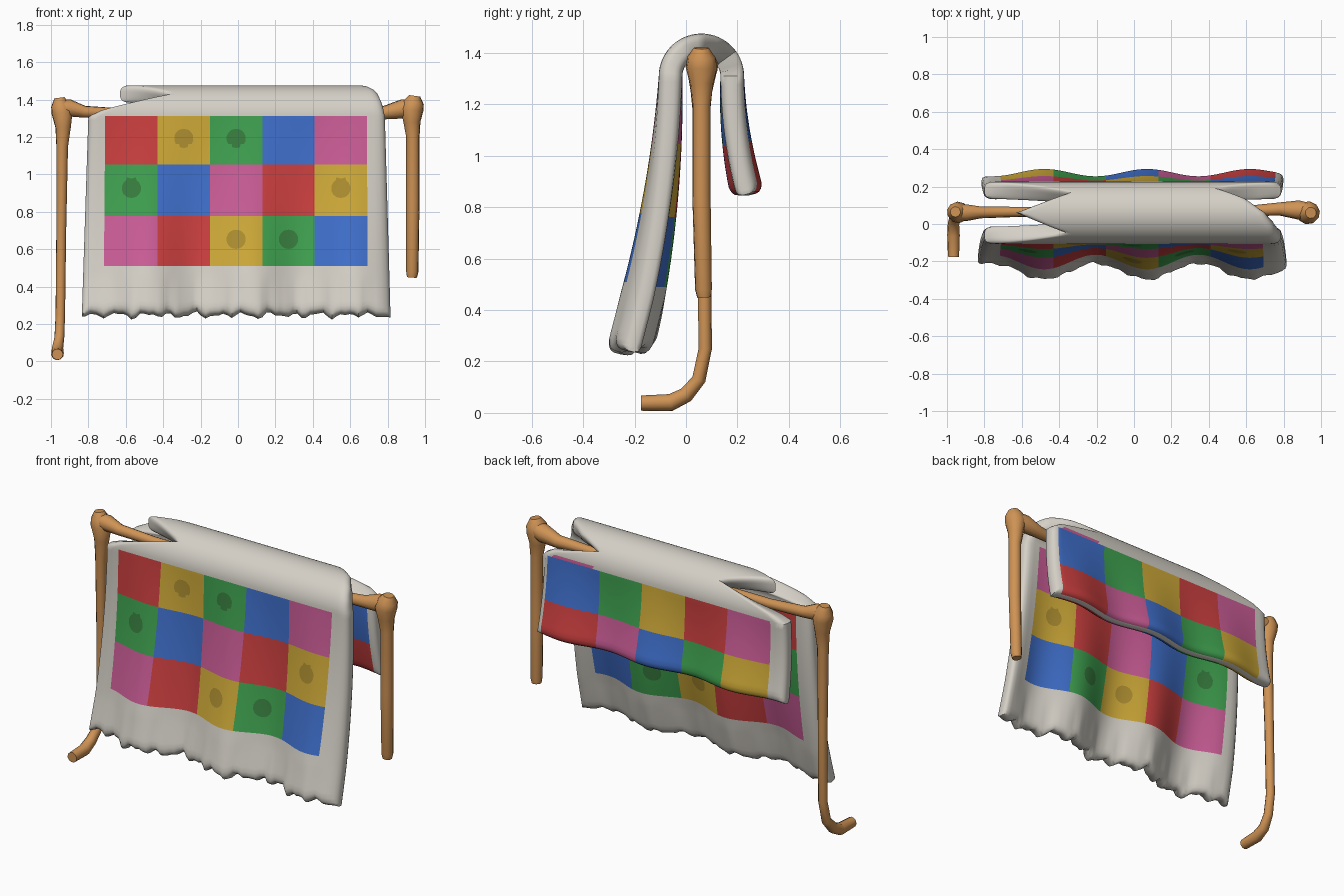
import bpy, bmesh, math
from mathutils import Vector

cube = bpy.data.objects.get("Cube")
if cube:
    bpy.data.objects.remove(cube)


def material(name, rgb):
    m = bpy.data.materials.new(name)
    m.use_nodes = True
    m.diffuse_color = (*rgb, 1)
    m.node_tree.nodes["Principled BSDF"].inputs["Base Color"].default_value = (*rgb, 1)
    return m


wood = material("wood", (0.62, 0.29, 0.09))
cloth = {
    "W": material("cream cloth", (0.66, 0.63, 0.57)),
    "R": material("red patch", (0.60, 0.05, 0.05)),
    "Y": material("yellow patch", (0.62, 0.40, 0.04)),
    "G": material("green patch", (0.05, 0.36, 0.08)),
    "B": material("blue patch", (0.05, 0.16, 0.60)),
    "P": material("pink patch", (0.60, 0.11, 0.31)),
    "y": material("dark yellow spot", (0.42, 0.27, 0.03)),
    "g": material("dark green spot", (0.04, 0.21, 0.05)),
}
KEYS = list(cloth)


def finish(name, bm, mats, angle):
    bmesh.ops.recalc_face_normals(bm, faces=bm.faces)
    mesh = bpy.data.meshes.new(name)
    bm.to_mesh(mesh)
    bm.free()
    for m in mats:
        mesh.materials.append(m)
    ob = bpy.data.objects.new(name, mesh)
    bpy.context.collection.objects.link(ob)
    bpy.ops.object.select_all(action="DESELECT")
    ob.select_set(True)
    bpy.context.view_layer.objects.active = ob
    bpy.ops.object.shade_smooth_by_angle(angle=math.radians(angle))
    return ob


def tube(name, path, sides=10):
    """Round bar through (x, y, z, radius) points."""
    bm = bmesh.new()
    pts = [Vector(p[:3]) for p in path]
    side, last, rings = None, None, []
    for i, p in enumerate(pts):
        t = (pts[min(i + 1, len(pts) - 1)] - pts[max(i - 1, 0)]).normalized()
        side = t.orthogonal().normalized() if side is None else last.rotation_difference(t) @ side
        last = t
        up = t.cross(side)
        angles = [2 * math.pi * k / sides for k in range(sides)]
        rings.append([bm.verts.new(p + path[i][3] * (math.cos(a) * side + math.sin(a) * up)) for a in angles])
    for a, b in zip(rings, rings[1:]):
        for k in range(sides):
            n = (k + 1) % sides
            bm.faces.new((a[k], a[n], b[n], b[k]))
    bm.faces.new(rings[0])
    bm.faces.new(rings[-1])
    return finish(name, bm, [wood], 45)


# wooden frame: long post with a bent foot, short post, rail
tube("right_post", [(-0.965, -0.175, 0.038, .03), (-0.965, -0.06, 0.04, .034), (-0.965, 0.0, 0.07, .031),
                    (-0.955, 0.05, 0.13, .027), (-0.95, 0.075, 0.25, .026), (-0.945, 0.07, 0.7, .027),
                    (-0.94, 0.06, 1.15, .032), (-0.935, 0.06, 1.25, .042), (-0.94, 0.062, 1.33, .058),
                    (-0.95, 0.065, 1.37, .051), (-0.955, 0.065, 1.41, .028)])
tube("left_post", [(0.93, 0.07, 0.45, .027), (0.932, 0.068, 0.48, .033), (0.935, 0.06, 0.85, .036),
                   (0.935, 0.06, 1.2, .036), (0.93, 0.06, 1.28, .046), (0.93, 0.06, 1.345, .062),
                   (0.94, 0.06, 1.385, .055), (0.945, 0.06, 1.42, .03)])
tube("rail", [(-0.96, 0.06, 1.36, .04), (-0.90, 0.06, 1.355, .046), (-0.82, 0.062, 1.335, .032),
              (-0.6, 0.065, 1.325, .027), (0, 0.065, 1.325, .027), (0.6, 0.07, 1.325, .027),
              (0.78, 0.08, 1.33, .036), (0.88, 0.075, 1.35, .052), (0.96, 0.065, 1.365, .042)])

# quilt layout
FOLD, HALF, MID = 1.31, 0.12, 0.06
COLS = [-0.71, -0.43, -0.15, 0.13, 0.41, 0.69]
FRONT_ROWS, BACK_ROWS = [0.50, 0.77, 1.05, 1.31], [0.80, 1.05, 1.31]
FRONT = ["PRYGB", "GBPRY", "RYGBP"]
BACK = ["YGBPR", "PRYGB"]
LEFT, RIGHT, SPOT = -0.80, 0.785, 0.052
EDGE = [0, 0.005, 0.016, 0.035, 0.06]


def spans(edges, n):
    return [a + (b - a) * k / n for a, b in zip(edges, edges[1:]) for k in range(n)] + [edges[-1]]


def lookup(table, v):
    for (a, p), (b, q) in zip(table, table[1:]):
        if v <= b:
            return p + (q - p) * (v - a) / (b - a)
    return table[-1][1]


xs = [LEFT + e for e in EDGE] + spans(COLS, 12) + [RIGHT - e for e in reversed(EDGE)]
front_z = [0.25 + e for e in EDGE] + spans([0.34, 0.5], 6)[:-1] + spans(FRONT_ROWS, 12)
back_z = [0.85 + e for e in EDGE] + spans([0.925, 1.05, 1.31], 8)
rows = [("front", z) for z in front_z]
rows += [("fold", a) for a in range(6, 180, 6)]
rows += [("back", z) for z in reversed(back_z)]

# side edges of the cloth across the fold: angle, x
EDGE_L = [(0, LEFT), (14, -0.73), (48, -0.38), (90, -0.63), (132, -0.36), (166, -0.73), (180, LEFT)]
EDGE_R = [(0, RIGHT), (30, 0.77), (60, 0.745), (90, 0.70), (120, 0.60), (144, 0.46), (168, 0.74), (180, RIGHT)]


def spot_centres():
    for r, row in enumerate(FRONT):
        for c, k in enumerate(row):
            if k in "YG":
                yield (COLS[c] + COLS[c + 1]) / 2, (FRONT_ROWS[r] + FRONT_ROWS[r + 1]) / 2 + 0.01


spots = list(spot_centres())


def layout(part, v, x):
    """Flat position of a grid point, with spot outlines snapped to circles."""
    if part == "fold":
        l, r = lookup(EDGE_L, v), lookup(EDGE_R, v)
        return l + (x - LEFT) / (RIGHT - LEFT) * (r - l), v
    if part == "front":
        for cx, cz in spots:
            d = math.hypot(x - cx, v - cz)
            if abs(d - SPOT) < 0.012:
                return cx + (x - cx) * SPOT / d, cz + (v - cz) * SPOT / d
    return x, v


def surface(part, v, x):
    """Middle of the cloth and its outward normal."""
    if part == "fold":
        a = math.radians(v)
        n = Vector((0, -math.cos(a), math.sin(a)))
        return Vector((x, MID, FOLD)) + n * HALF, n
    t = FOLD - v
    wave = math.cos(2 * math.pi * (x - 0.07) / 0.55)
    if part == "front":
        y = -0.06 - 0.03 * t - 0.113 * t * t - 0.042 * wave * min(1, t * 1.15)
        slope = 0.03 + 0.226 * t
        n = Vector((0, -1, slope)).normalized()
        # gathered hem
        f = max(0, (0.46 - v) / 0.21)
        ruffle = math.sin(x * 47) + 0.7 * math.sin(x * 83 + 1) + 0.5 * math.sin(x * 29 + 2)
        y += 0.006 * f * ruffle
        v += 0.011 * f * f * ruffle
    else:
        y = 0.18 + 0.28 * t * t + 0.02 * wave * min(1, t * 2.3)
        n = Vector((0, 1, 0.56 * t)).normalized()
    flare = 0.03 * t * max(0, (abs(x) - 0.68) / 0.11)
    return Vector((x + math.copysign(flare, x), y, v)), n


def colour(part, x, v):
    if part == "fold":
        return "P" if v > 169 and 0.45 < x < 0.72 else "W"
    edges, grid = (FRONT_ROWS, FRONT) if part == "front" else (BACK_ROWS, BACK)
    cols = COLS if part == "front" else COLS[:-1] + [0.74]
    c = sum(x > e for e in cols) - 1
    r = sum(v > e for e in edges) - 1
    if not (0 <= c < 5 and 0 <= r < len(grid)):
        return "W"
    k = grid[r][c]
    if part == "front" and any(math.hypot(x - a, v - b) < SPOT for a, b in spots):
        k = k.lower() if k in "YG" else k
    return k


# quilt: outer and inner skins of one draped sheet, rounded at the rim
bm = bmesh.new()
outer, inner, flat = [], [], []
for part, v in rows:
    o, i, f = [], [], []
    ends = [layout(part, v, x)[0] for x in (xs[0], xs[-1])]
    for x in xs:
        px, pv = layout(part, v, x)
        p, n = surface(part, pv, px)
        d = min(px - ends[0], ends[1] - px)
        if part != "fold":
            d = min(d, pv - (0.25 if part == "front" else 0.85))
        e = 1 - min(1, max(0, d) / 0.045)
        half = 0.046 * (0.3 + 0.7 * math.sqrt(1 - e * e))
        o.append(bm.verts.new(p + n * half))
        i.append(bm.verts.new(p - n * half))
        f.append((px, pv))
    outer.append(o)
    inner.append(i)
    flat.append(f)

NR, NC = len(rows), len(xs)
for r in range(NR - 1):
    part = rows[r + 1][0] if rows[r][0] == "fold" else rows[r][0]
    if rows[r][0] != rows[r + 1][0]:
        part = "fold"
    for c in range(NC - 1):
        quad = [(r, c), (r, c + 1), (r + 1, c + 1), (r + 1, c)]
        mx = sum(flat[a][b][0] for a, b in quad) / 4
        mv = sum(flat[a][b][1] for a, b in quad) / 4
        if part == "fold":
            mv = rows[r][1] if rows[r][0] == "fold" else 0
        k = KEYS.index(colour(part, mx, mv))
        for skin in (outer, inner):
            bm.faces.new([skin[a][b] for a, b in quad]).material_index = k

rim = [(0, c) for c in range(NC)] + [(r, NC - 1) for r in range(1, NR)]
rim += [(NR - 1, c) for c in range(NC - 2, -1, -1)] + [(r, 0) for r in range(NR - 2, 0, -1)]
for (a, b), (c, d) in zip(rim, rim[1:] + rim[:1]):
    bm.faces.new((outer[a][b], outer[c][d], inner[c][d], inner[a][b]))
finish("quilt", bm, [cloth[k] for k in KEYS], 50)
